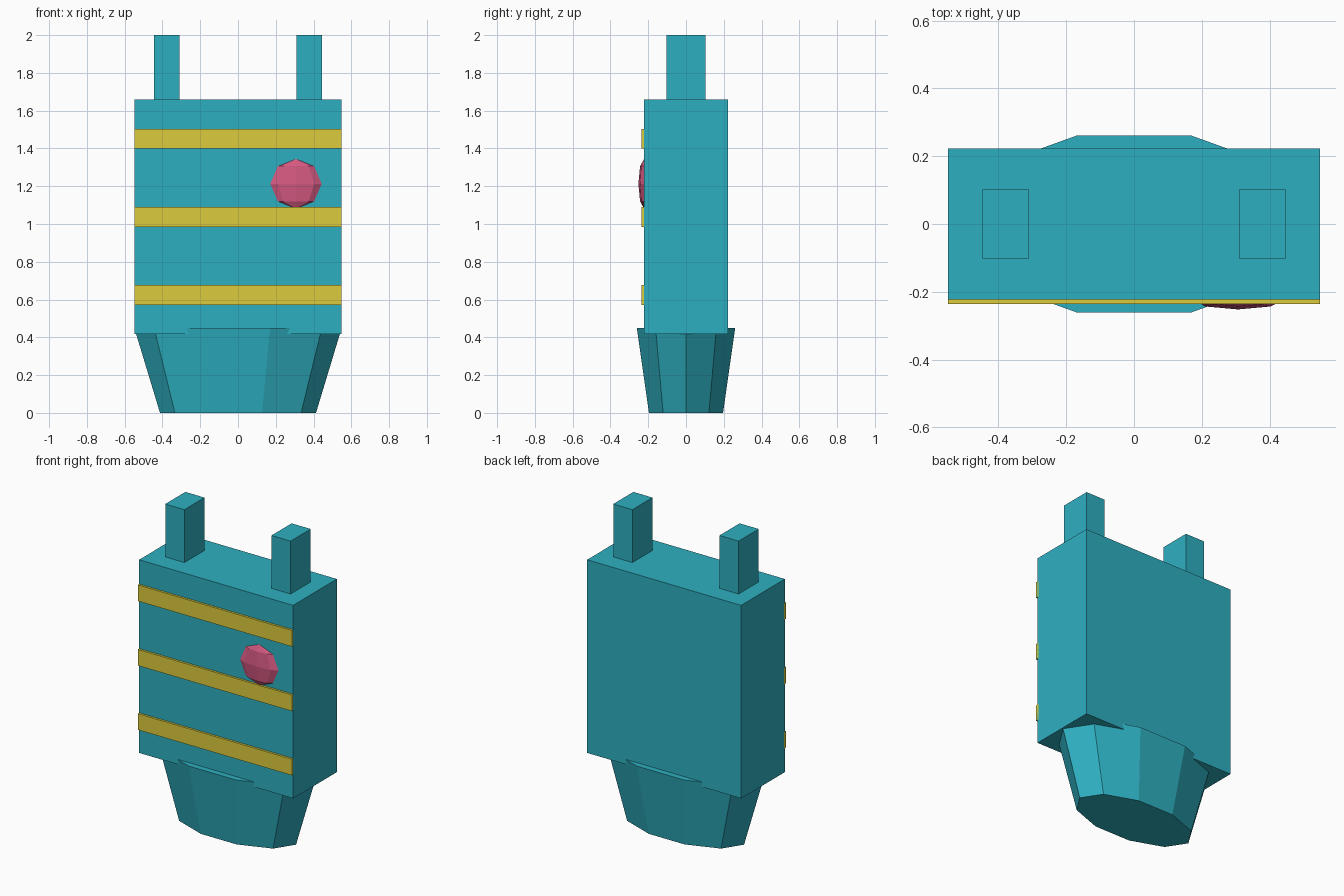
import bpy, bmesh, math
from mathutils import Matrix, Vector

if "Cube" in bpy.data.objects:
    bpy.data.objects.remove(bpy.data.objects["Cube"])


def material(name, rgb):
    m = bpy.data.materials.new(name)
    m.diffuse_color = (*rgb, 1)
    m.use_nodes = True
    m.node_tree.nodes["Principled BSDF"].inputs["Base Color"].default_value = m.diffuse_color
    return m


TEAL = material("teal", (0.027, 0.43, 0.53))
YELLOW = material("yellow", (0.72, 0.60, 0.045))
PINK = material("pink", (0.66, 0.10, 0.22))


def finish(name, bm, mat):
    me = bpy.data.meshes.new(name)
    bm.to_mesh(me)
    bm.free()
    me.materials.append(mat)
    ob = bpy.data.objects.new(name, me)
    bpy.context.collection.objects.link(ob)
    return ob


def box(name, lo, hi, mat):
    lo, hi = Vector(lo), Vector(hi)
    bm = bmesh.new()
    bmesh.ops.create_cube(bm, size=1, matrix=Matrix.LocRotScale(
        (lo + hi) / 2, None, hi - lo))
    return finish(name, bm, mat)


# Main casing
box("casing", (-0.548, -0.222, 0.418), (0.548, 0.222, 1.66), TEAL)

# Two prongs on top
for side, x in (("left", -0.378), ("right", 0.378)):
    box(f"prong_{side}", (x - 0.068, -0.102, 1.65), (x + 0.068, 0.102, 2.0), TEAL)

# Front stripes
for i, z in enumerate((0.624, 1.037, 1.452)):
    box(f"stripe_{i + 1}", (-0.548, -0.236, z - 0.052), (0.548, -0.215, z + 0.052), YELLOW)

# Tapered ten-sided base, oval in plan
bm = bmesh.new()
bmesh.ops.create_cone(bm, cap_ends=True, segments=10, radius1=0.413, radius2=0.549,
                      depth=0.45, matrix=Matrix.Translation((0, 0, 0.225))
                      @ Matrix.Diagonal((1, 0.499, 1, 1))
                      @ Matrix.Rotation(math.pi / 2, 4, 'Z'))
finish("tapered_base", bm, TEAL)

# Flattened low-poly button
bm = bmesh.new()
bmesh.ops.create_uvsphere(bm, u_segments=8, v_segments=4, radius=0.136,
                          matrix=Matrix.Translation((0.307, -0.222, 1.213))
                          @ Matrix.Diagonal((1, 0.22, 0.965, 1)))
finish("button", bm, PINK)
